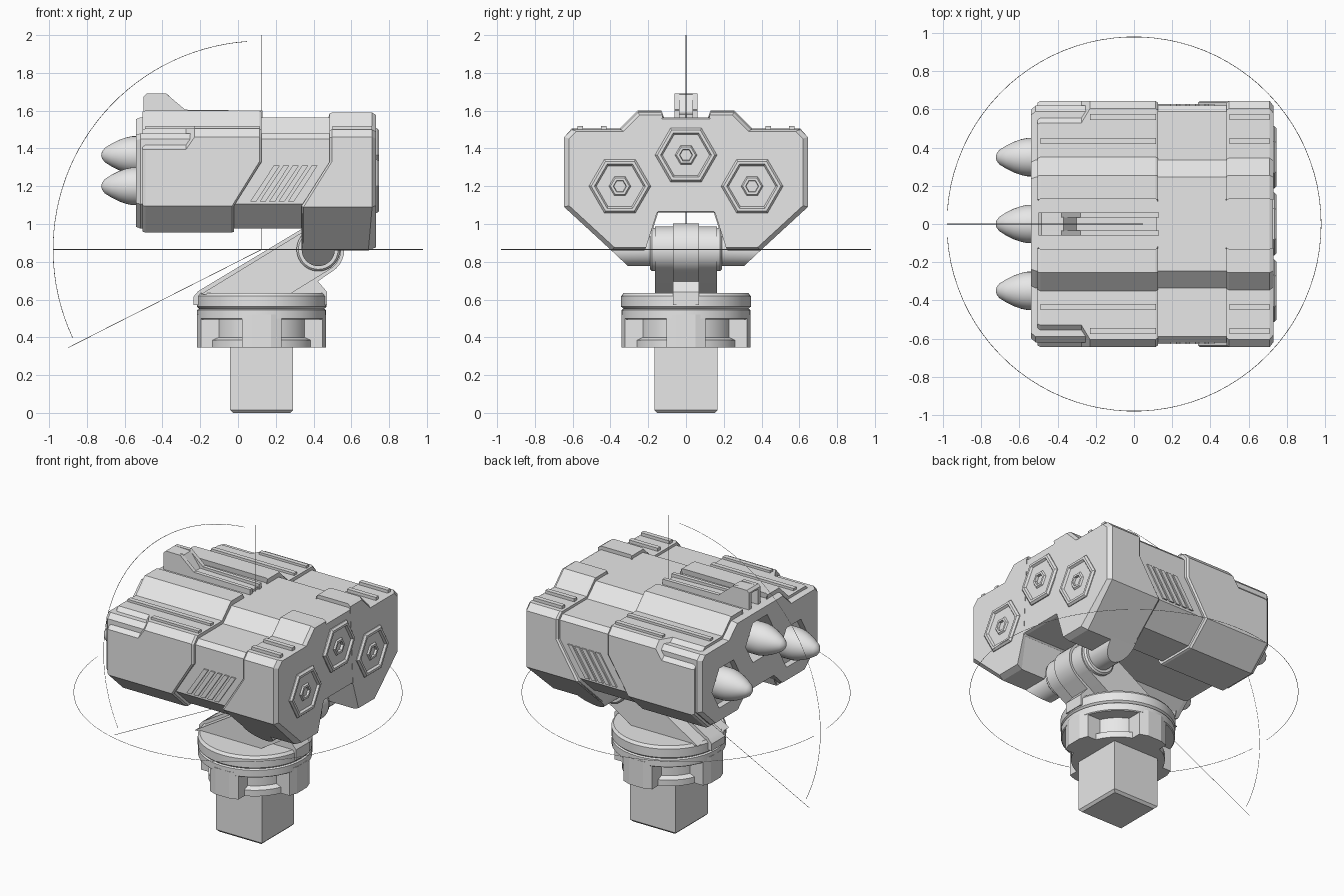
import bpy, bmesh, math
from mathutils import Vector, Matrix

if "Cube" in bpy.data.objects:
    bpy.data.objects.remove(bpy.data.objects["Cube"])

grey = bpy.data.materials.new("plain grey")
grey.diffuse_color = (0.8, 0.8, 0.8, 1)
grey.use_nodes = True
grey.node_tree.nodes["Principled BSDF"].inputs["Base Color"].default_value = grey.diffuse_color


def finish(name, bm, smooth=False, mirror=False):
    bmesh.ops.remove_doubles(bm, verts=bm.verts, dist=1e-5)
    bmesh.ops.recalc_face_normals(bm, faces=bm.faces)
    me = bpy.data.meshes.new(name)
    bm.to_mesh(me)
    bm.free()
    me.materials.append(grey)
    if smooth:
        me.shade_smooth()
        me.set_sharp_from_angle(angle=math.radians(30))
    ob = bpy.data.objects.new(name, me)
    bpy.context.collection.objects.link(ob)
    if mirror:
        mod = ob.modifiers.new("mirror", 'MIRROR')
        mod.use_axis = (False, True, False)
    return ob


def add_loft(bm, sections):
    """Skin a row of equal-length closed loops and cap both ends."""
    rings = [[bm.verts.new(p) for p in s] for s in sections]
    n = len(rings[0])
    for a, b in zip(rings, rings[1:]):
        for i in range(n):
            j = (i + 1) % n
            bm.faces.new((a[i], a[j], b[j], b[i]))
    bm.faces.new(rings[0][::-1])
    bm.faces.new(rings[-1])


def loft(name, sections, **kw):
    bm = bmesh.new()
    add_loft(bm, sections)
    return finish(name, bm, **kw)


def prism(name, xz, y0, y1, **kw):
    return loft(name, [[(x, y, z) for x, z in xz] for y in (y0, y1)], **kw)


def box(bm, x0, x1, y0, y1, z0, z1):
    add_loft(bm, [[(x, y0, z0), (x, y1, z0), (x, y1, z1), (x, y0, z1)] for x in (x0, x1)])


def add_lathe(bm, prof, loc, axis='Z', segs=48, turn=0.0):
    """Spin (radius, height) pairs about an axis through loc."""
    rot = {'Z': Matrix.Identity(3), 'X': Matrix.Rotation(math.pi / 2, 3, 'Y'),
           'Y': Matrix.Rotation(-math.pi / 2, 3, 'X')}[axis]
    rings = []
    for r, h in prof:
        ring = []
        for i in range(segs):
            a = turn + 2 * math.pi * i / segs
            ring.append(Vector(loc) + rot @ Vector((r * math.cos(a), r * math.sin(a), h)))
        rings.append(ring)
    # tiny end radii act as closed tips
    add_loft(bm, rings)


def lathe(name, prof, loc, axis='Z', segs=48, turn=0.0, **kw):
    bm = bmesh.new()
    add_lathe(bm, prof, loc, axis, segs, turn)
    return finish(name, bm, **kw)


def section(x, yz, k=1.0):
    """Place a y-z profile at x (number or function of z), shrunk by k."""
    return [(x(z) if callable(x) else x, y * k, 1.27 + (z - 1.27) * k) for y, z in yz]


def ramp(hi, lo):
    """Slanted armour edge: x is hi above z 1.33, lo below z 1.10."""
    return lambda z: lo + (hi - lo) * min(1, max(0, (z - 1.10) / 0.23))


TUBES = [(-0.35, 1.2), (0.0, 1.365), (0.35, 1.2)]

# launcher core with three hexagonal tubes cut in the front
half = [(0.245, 1.565), (0.335, 1.48), (0.59, 1.48), (0.62, 1.45), (0.62, 1.105),
        (0.48, 0.975), (0.24, 0.975), (0.15, 1.06)]
core_yz = half + [(-y, z) for y, z in reversed(half)]
core = loft("launcher_core", [section(-0.54, core_yz, 0.965), section(-0.515, core_yz),
                              section(0.71, core_yz), section(0.728, core_yz, 0.97)])
bm = bmesh.new()
for y, z in TUBES:
    add_lathe(bm, [(0.15, -0.1), (0.15, 0.12)], (-0.54, y, z), 'X', 6, math.pi / 2)
cutter = finish("tube_cutter", bm)
cutter.hide_render = True
cutter.hide_viewport = True
cut = core.modifiers.new("tubes", 'BOOLEAN')
cut.operation, cut.object, cut.solver = 'DIFFERENCE', cutter, 'EXACT'

# front armour sleeve, with a wide corner chamfer at its nose
def sleeve(a, b):
    return [(0.13, 1.6), (0.255, 1.6), (0.35, 1.505), a, b, (0.645, 1.33), (0.645, 1.095),
            (0.495, 0.955), (0.23, 0.955), (0.2, 1.03)]


wide = sleeve((0.53, 1.505), (0.645, 1.395))
tight = sleeve((0.605, 1.505), (0.645, 1.46))
end = ramp(0.125, -0.02)
loft("front_armour", [section(-0.5, wide, 0.93), section(-0.505, wide, 0.985), section(-0.49, wide),
                      section(-0.275, wide), section(-0.23, tight),
                      section(lambda z: end(z) - 0.012, tight), section(end, tight, 0.985),
                      section(end, tight, 0.9)], mirror=True)

# rear armour and hinge legs
rear_yz = [(0.13, 1.59), (0.255, 1.59), (0.345, 1.5), (0.605, 1.5), (0.645, 1.46),
           (0.645, 1.33), (0.645, 1.09), (0.395, 0.86), (0.22, 0.86), (0.16, 1.05)]
start = ramp(0.485, 0.335)
loft("rear_armour", [section(start, rear_yz, 0.9), section(start, rear_yz, 0.985),
                     section(lambda z: start(z) + 0.012, rear_yz),
                     section(lambda z: 0.71 if z > 0.9 else 0.69, rear_yz),
                     section(0.73, rear_yz, 0.96)], mirror=True)
leg_yz = [(0.6, 1.055), (0.395, 0.865), (0.225, 0.865), (0.165, 1.05)]
loft("hinge_leg", [section(0.338, leg_yz), section(0.69, leg_yz)], mirror=True)

# raised rails along the armour tops
bm = bmesh.new()
for x0, x1 in ((-0.49, 0.115), (0.5, 0.71)):
    for y0, y1 in ((0.42, 0.45), (0.545, 0.575)):
        if x0 < 0 and y0 > 0.5:
            x0 = -0.23
        box(bm, x0, x1, y0, y1, 1.49, 1.52)
finish("top_rails", bm, mirror=True)

# slanted vent bars on both sides
bm = bmesh.new()
for i in range(5):
    x = 0.065 + i * 0.05
    bar = [(x, 1.12), (x + 0.032, 1.12), (x + 0.157, 1.31), (x + 0.125, 1.31)]
    add_loft(bm, [[(a, y, z) for a, z in bar] for y in (0.61, 0.629)])
finish("vent_bars", bm, mirror=True)

# sight fin: two walls with a hooded channel between
prism("fin_walls", [(-0.5, 1.55), (-0.5, 1.675), (-0.485, 1.69), (-0.38, 1.69), (-0.28, 1.605),
                    (0.13, 1.6), (0.13, 1.55)], 0.035, 0.06, mirror=True)
prism("fin_channel", [(-0.44, 1.55), (-0.44, 1.665), (-0.5, 1.665), (-0.5, 1.675), (-0.485, 1.69),
                      (-0.37, 1.685), (-0.3, 1.59), (0.12, 1.58), (0.12, 1.55)], -0.036, 0.036)

# rocket noses and rear hexagon caps
for y, z in TUBES:
    lathe("rocket", [(0.1, 0.1), (0.1, -0.02), (0.094, -0.05), (0.08, -0.09), (0.06, -0.13),
                     (0.038, -0.165), (0.018, -0.18), (0.001, -0.184)],
          (-0.54, y, z), 'X', 32, smooth=True)
    lathe("rear_hex_cap", [(0.164, -0.03), (0.164, 0.005), (0.152, 0.017), (0.135, 0.017),
                           (0.125, 0.004), (0.058, 0.004), (0.05, 0.014), (0.035, 0.014),
                           (0.028, -0.02)], (0.73, y, z), 'X', 6, math.pi / 2)

# hinge: barrel, and pins cut off along the sloping leg side
PX, PZ = 0.425, 0.865
bm = bmesh.new()
rings = []
for k in range(2):
    ring = []
    for i in range(32):
        a = 2 * math.pi * i / 32
        z = PZ + 0.088 * math.sin(a)
        ring.append((PX + 0.088 * math.cos(a), 0.15 if k == 0 else 0.64 - (1.09 - z) * 1.064, z))
    rings.append(ring)
add_loft(bm, rings)
finish("hinge_pin", bm, smooth=True, mirror=True)
lathe("hinge_collar", [(0.105, -0.19), (0.115, -0.18), (0.115, 0.18), (0.105, 0.19)],
      (PX, 0, PZ), 'Y', 40, smooth=True)


# lifting arm: cheeks and a taller middle rib, both rounded around the hinge
def arm(r, foot):
    arc = [(PX + r * math.cos(math.radians(a)), PZ + r * math.sin(math.radians(a)))
           for a in range(121, -60, -12)]
    return arc + foot


prism("arm_cheeks", arm(0.122, [(0.27, 0.626), (-0.2, 0.626)]), -0.163, 0.163, smooth=True)
prism("arm_rib", arm(0.138, [(0.28, 0.6), (-0.236, 0.57), (-0.236, 0.615), (-0.21, 0.645)]),
      -0.07, 0.07, smooth=True)
prism("arm_gusset", [(0.4, 0.71), (0.42, 0.7), (0.472, 0.64), (0.472, 0.57), (0.25, 0.57),
                     (0.25, 0.64)], -0.07, 0.07)

# turntable and notched collar
BX = 0.125
lathe("turntable", [(0.33, 0.55), (0.343, 0.562), (0.343, 0.618), (0.33, 0.635)],
      (BX, 0, 0), smooth=True)
lathe("collar_ring", [(0.335, 0.495), (0.341, 0.5), (0.341, 0.545), (0.33, 0.552)],
      (BX, 0, 0), smooth=True)
lathe("collar_inside", [(0.28, 0.345), (0.28, 0.385), (0.25, 0.4), (0.25, 0.5)],
      (BX, 0, 0), smooth=True)
bm = bmesh.new()
for q in range(4):
    rot = Matrix.Rotation(q * math.pi / 2, 3, 'Z')
    plan = [(0.12, -0.104), (0.322, -0.104), (0.341, -0.05), (0.341, 0.05), (0.322, 0.104), (0.12, 0.104)]
    add_loft(bm, [[Vector((BX, 0, z)) + rot @ Vector((x, y, 0)) for x, y in plan]
                  for z in (0.345, 0.52)])
finish("collar_posts", bm)

# square mounting post
S = math.sqrt(2)
lathe("mounting_post", [(0.152 * S, 0), (0.167 * S, 0.015), (0.167 * S, 0.35)],
      (BX, 0, 0), 'Z', 4, math.pi / 4)


# hair-thin range lines
def wire(name, pts):
    cu = bpy.data.curves.new(name, 'CURVE')
    cu.dimensions = '3D'
    cu.bevel_depth = 0.0015
    cu.bevel_resolution = 0
    sp = cu.splines.new('POLY')
    sp.points.add(len(pts) - 1)
    for p, co in zip(sp.points, pts):
        p.co = (*co, 1)
    cu.materials.append(grey)
    bpy.context.collection.objects.link(bpy.data.objects.new(name, cu))


rad = math.radians
wire("turn_range", [(0.98 * math.cos(rad(a)), 0.98 * math.sin(rad(a)), PZ) for a in range(-176, 177, 4)])
wire("tilt_range", [(BX + 1.104 * math.cos(rad(a)), 0, PZ + 1.104 * math.sin(rad(a)))
                    for a in range(94, 206, 3)])
wire("tilt_top_limit", [(BX, 0, PZ), (BX, 0, 2.0)])
wire("tilt_low_limit", [(BX, 0, PZ), (-0.9, 0, 0.345)])
